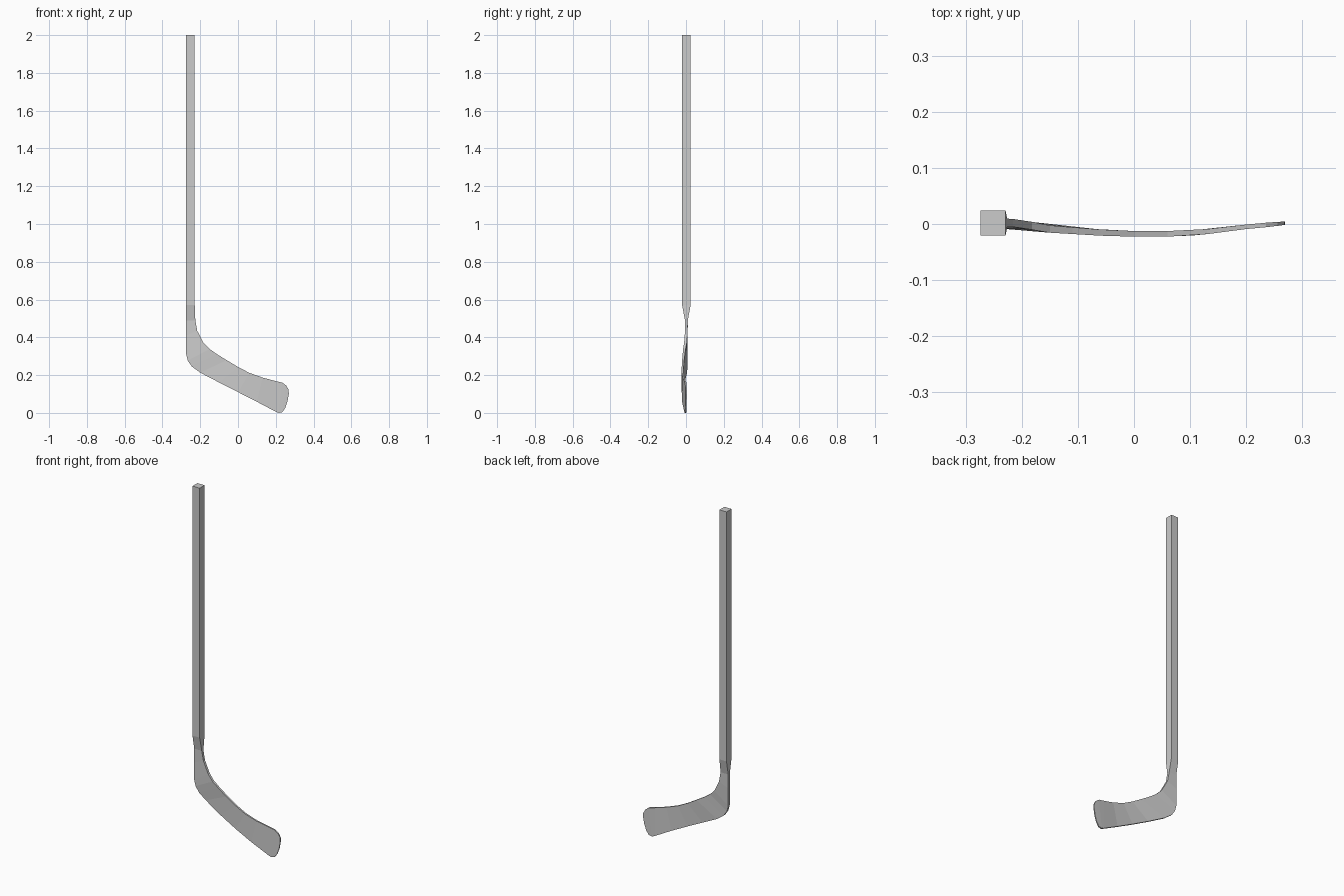
import bpy, bmesh

# Blade bow: y of the centre line as a function of x
BOW = [(-0.30, 0.002), (-0.21, 0.002), (-0.15, -0.009), (-0.05, -0.016),
       (0.03, -0.0185), (0.11, -0.016), (0.20, -0.005), (0.275, 0.002)]

def bow(x):
    for (x0, y0), (x1, y1) in zip(BOW, BOW[1:]):
        if x <= x1:
            return y0 + (y1 - y0) * (x - x0) / (x1 - x0)
    return BOW[-1][1]

# Sections along the stick: heel-side x, z, inner-side x, z, half thickness
SECTIONS = [
    (-0.274, 2.00, -0.229, 2.00, 0.0225),
    (-0.274, 0.57, -0.229, 0.57, 0.0225),
    (-0.274, 0.49, -0.226, 0.49, 0.0075),
    (-0.274, 0.41, -0.216, 0.435, 0.007),
    (-0.274, 0.31, -0.182, 0.37, 0.007),
    (-0.266, 0.277, -0.15, 0.338, 0.0065),
    (-0.245, 0.246, -0.11, 0.31, 0.006),
    (-0.20, 0.213, -0.06, 0.279, 0.0055),
    (-0.10, 0.161, 0.00, 0.243, 0.005),
    (0.00, 0.110, 0.06, 0.212, 0.005),
    (0.10, 0.059, 0.13, 0.187, 0.0045),
    (0.20, 0.006, 0.20, 0.168, 0.004),
    (0.215, 0.000, 0.235, 0.160, 0.004),
    (0.235, 0.004, 0.256, 0.144, 0.0035),
    (0.250, 0.026, 0.268, 0.122, 0.003),
    (0.262, 0.060, 0.269, 0.100, 0.003),
]

# Stick: one loft from the square shaft into the thin curved blade
bm = bmesh.new()
rings = []
for xa, za, xb, zb, h in SECTIONS:
    ya, yb = bow(xa), bow(xb)
    rings.append([bm.verts.new(p) for p in (
        (xa, ya - h, za), (xb, yb - h, zb), (xb, yb + h, zb), (xa, ya + h, za))])
for r, s in zip(rings, rings[1:]):
    for i in range(4):
        j = (i + 1) % 4
        bm.faces.new((r[i], r[j], s[j], s[i]))
bm.faces.new(rings[0])
bm.faces.new(rings[-1])
bmesh.ops.recalc_face_normals(bm, faces=bm.faces)
mesh = bpy.data.meshes.new("hockey_stick")
bm.to_mesh(mesh)
bm.free()
stick = bpy.data.objects.new("hockey_stick", mesh)
bpy.context.collection.objects.link(stick)
